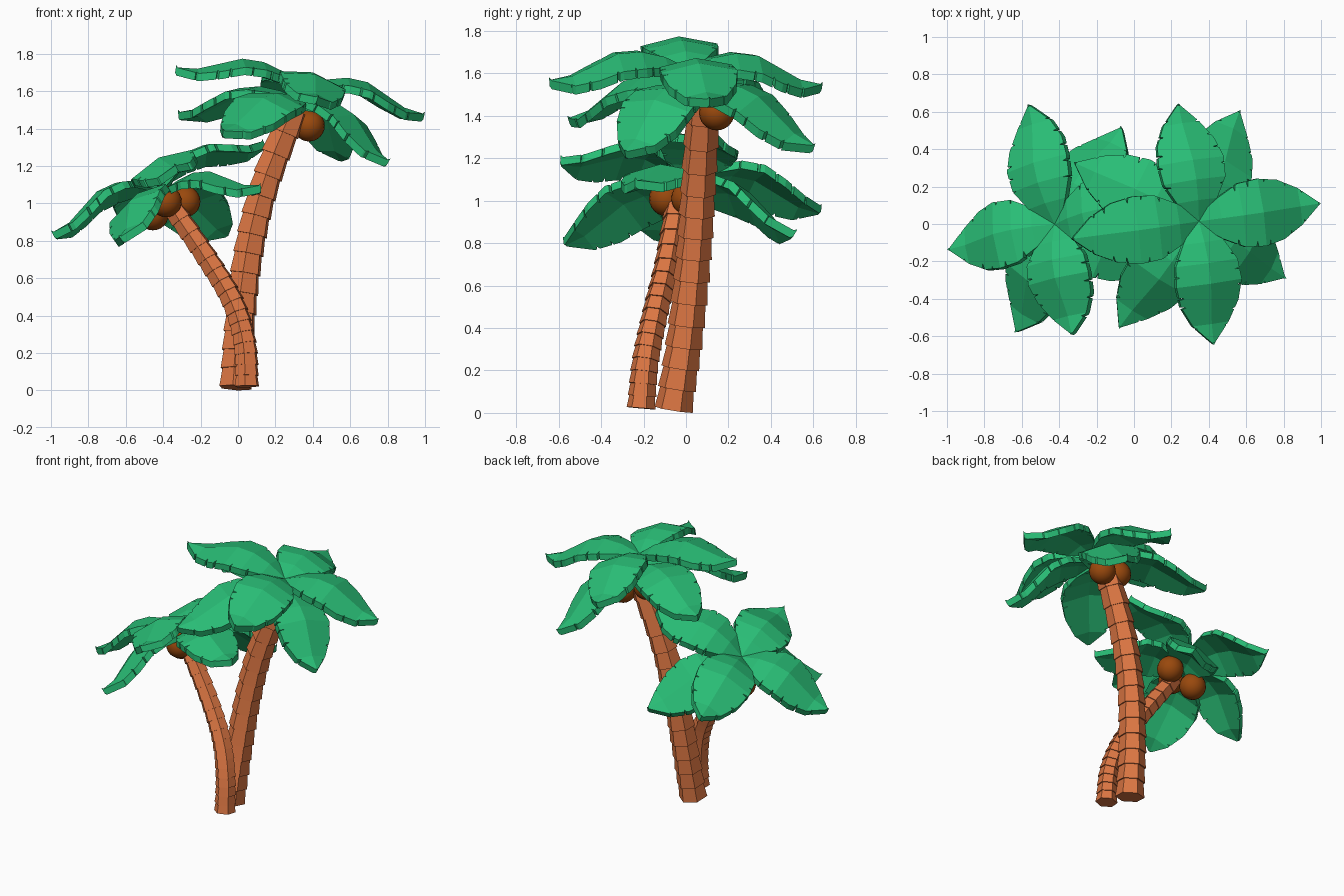
import bpy, bmesh, math, random
from mathutils import Vector as V

if "Cube" in bpy.data.objects:
    bpy.data.objects.remove(bpy.data.objects["Cube"])

random.seed(4)


def material(name, color):
    m = bpy.data.materials.new(name)
    m.diffuse_color = (*color, 1)
    m.use_nodes = True
    m.node_tree.nodes["Principled BSDF"].inputs["Base Color"].default_value = m.diffuse_color
    return m


GREEN = material("leaf green", (0.022, 0.51, 0.18))
BARK = material("bark orange", (0.71, 0.18, 0.055))
BROWN = material("nut brown", (0.32, 0.066, 0.004))


def finish(bm, name, mat):
    bmesh.ops.recalc_face_normals(bm, faces=bm.faces)
    me = bpy.data.meshes.new(name)
    bm.to_mesh(me)
    bm.free()
    me.materials.append(mat)
    ob = bpy.data.objects.new(name, me)
    bpy.context.collection.objects.link(ob)
    return ob


def spline(pts, t):
    """Smooth curve through evenly spaced points, t from 0 to 1."""
    f = t * (len(pts) - 1)
    i = min(int(f), len(pts) - 2)
    u = f - i
    p1, p2 = pts[i], pts[i + 1]
    p0 = pts[i - 1] if i else p1 * 2 - p2
    p3 = pts[i + 2] if i + 2 < len(pts) else p2 * 2 - p1
    return 0.5 * (2 * p1 + (p2 - p0) * u + (2 * p0 - 5 * p1 + 4 * p2 - p3) * u * u
                  + (3 * p1 - p0 - 3 * p2 + p3) * u ** 3)


def facet(vals, t):
    """Straight segments between evenly spaced values."""
    f = t * (len(vals) - 1)
    i = min(int(f), len(vals) - 2)
    return vals[i] + (vals[i + 1] - vals[i]) * (f - i)


def trunk(name, path, r0, r1, count, sides=6):
    """Stack of tapered blocks whose wide lower rims overhang the block below."""
    pts = [V(p) for p in path]
    bm = bmesh.new()
    for k in range(count):
        a, b = spline(pts, k / count), spline(pts, (k + 1) / count)
        axis = (b - a).normalized()
        side = axis.cross(V((0, 1, 0))).normalized()
        other = axis.cross(side)
        r = r0 + (r1 - r0) * k / count
        rings = []
        for c, rad in ((a, r), (b + axis * 0.008, r * 0.87)):
            ring = []
            for s in range(sides):
                ang = math.tau * (s + 0.35) / sides
                ring.append(bm.verts.new(c + (side * math.cos(ang) + other * math.sin(ang)) * rad))
            rings.append(ring)
        for s in range(sides):
            n = (s + 1) % sides
            bm.faces.new((rings[0][s], rings[0][n], rings[1][n], rings[1][s]))
        bm.faces.new(rings[0])
        bm.faces.new(rings[1])
    finish(bm, name, BARK)


ARCH = (0, 0.065, 0.10, 0.10, 0.055, 0.010, 0)
WIDTH = (0.03, 0.112, 0.172, 0.182, 0.160, 0.100, 0.0)


def leaf(name, root, tip, axis, thick=0.042, camber=0.22):
    """Arched, ridged blade with slits cut into both edges."""
    root, tip = V(root), V(tip)
    chord = (tip - root).normalized()
    side = axis.cross(chord).normalized()
    up = chord.cross(side)
    rows = {i / 6: (1, 1) for i in range(6)}
    for sgn in (0, 1):
        for k in range(5):
            t = 0.30 + 0.135 * k + random.uniform(-0.035, 0.035)
            cut = random.uniform(0.80, 0.9)
            rows[t - 0.009] = rows[t + 0.009] = (1, 1)
            rows[t] = (cut, 1) if sgn else (1, cut)
    bm = bmesh.new()
    last = None
    for t in sorted(rows) + [0.985]:
        w = facet(WIDTH, t)
        mid = root.lerp(tip, t) + up * (facet(ARCH, t) - thick * 0.3)
        cut = rows.get(t, (1, 1))
        outline = [mid + side * w * cut[0] - up * w * camber * cut[0], mid,
                   mid - side * w * cut[1] - up * w * camber * cut[1]]
        ring = [bm.verts.new(p) for p in outline]
        ring += [bm.verts.new(p - up * thick) for p in reversed(outline)]
        if last:
            for i in range(6):
                j = (i + 1) % 6
                bm.faces.new((last[i], last[j], ring[j], ring[i]))
        else:
            bm.faces.new(ring)
        last = ring
    # pointed end
    top = bm.verts.new(tip)
    low = bm.verts.new(tip - up * thick)
    for a, b, end in ((0, 1, top), (1, 2, top), (3, 4, low), (4, 5, low)):
        bm.faces.new((last[a], last[b], end))
    bm.faces.new((last[2], last[3], low, top))
    bm.faces.new((last[5], last[0], top, low))
    finish(bm, name, GREEN)


def coconut(name, pos, r=0.084):
    bm = bmesh.new()
    bmesh.ops.create_uvsphere(bm, u_segments=20, v_segments=12, radius=r)
    bmesh.ops.translate(bm, verts=bm.verts, vec=V(pos))
    for f in bm.faces:
        f.smooth = True
    finish(bm, name, BROWN)


# Trunks
trunk("tall_trunk", [(-0.014, -0.058, 0.015), (0.01, -0.005, 0.36), (0.055, 0.035, 0.73),
                     (0.14, 0.06, 1.09), (0.295, 0.085, 1.49)], 0.092, 0.084, 14)
trunk("short_trunk", [(0.048, -0.212, 0.022), (0.038, -0.19, 0.25), (-0.025, -0.145, 0.47),
                      (-0.16, -0.09, 0.70), (-0.35, -0.04, 0.98)], 0.069, 0.062, 16)

# Tall crown
tall_axis = V((0.26, 0, 1)).normalized()
for i, tip in enumerate([(1.0, 0.11, 1.49), (0.24, 0.645, 1.56),
                         (-0.33, -0.08, 1.74), (0.43, -0.645, 1.58)]):
    leaf(f"tall_upper_leaf_{i + 1}", (0.35, 0.015, 1.635), tip, tall_axis)
for i, tip in enumerate([(0.57, 0.61, 1.27), (0.815, -0.29, 1.24),
                         (-0.08, -0.56, 1.40), (-0.32, 0.33, 1.50)]):
    leaf(f"tall_lower_leaf_{i + 1}", (0.34, 0.02, 1.56), tip, tall_axis)

# Short crown
short_axis = V((-0.52, 0.18, 1)).normalized()
for i, tip in enumerate([(-1.0, -0.135, 0.855), (-0.57, 0.64, 0.985),
                         (0.13, 0.13, 1.345), (-0.34, -0.59, 1.215)]):
    leaf(f"short_upper_leaf_{i + 1}", (-0.43, 0.0, 1.12), tip, short_axis)
for i, tip in enumerate([(-0.07, 0.525, 0.865), (-0.64, -0.58, 0.83), (0.12, -0.24, 1.11)]):
    leaf(f"short_lower_leaf_{i + 1}", (-0.41, 0.0, 1.06), tip, short_axis)

# Coconuts
for i, p in enumerate([(0.38, 0.145, 1.415), (0.225, 0.11, 1.465), (-0.385, -0.09, 1.01),
                       (-0.285, 0.015, 1.01), (-0.455, 0.03, 0.94)]):
    coconut(f"coconut_{i + 1}", p)
